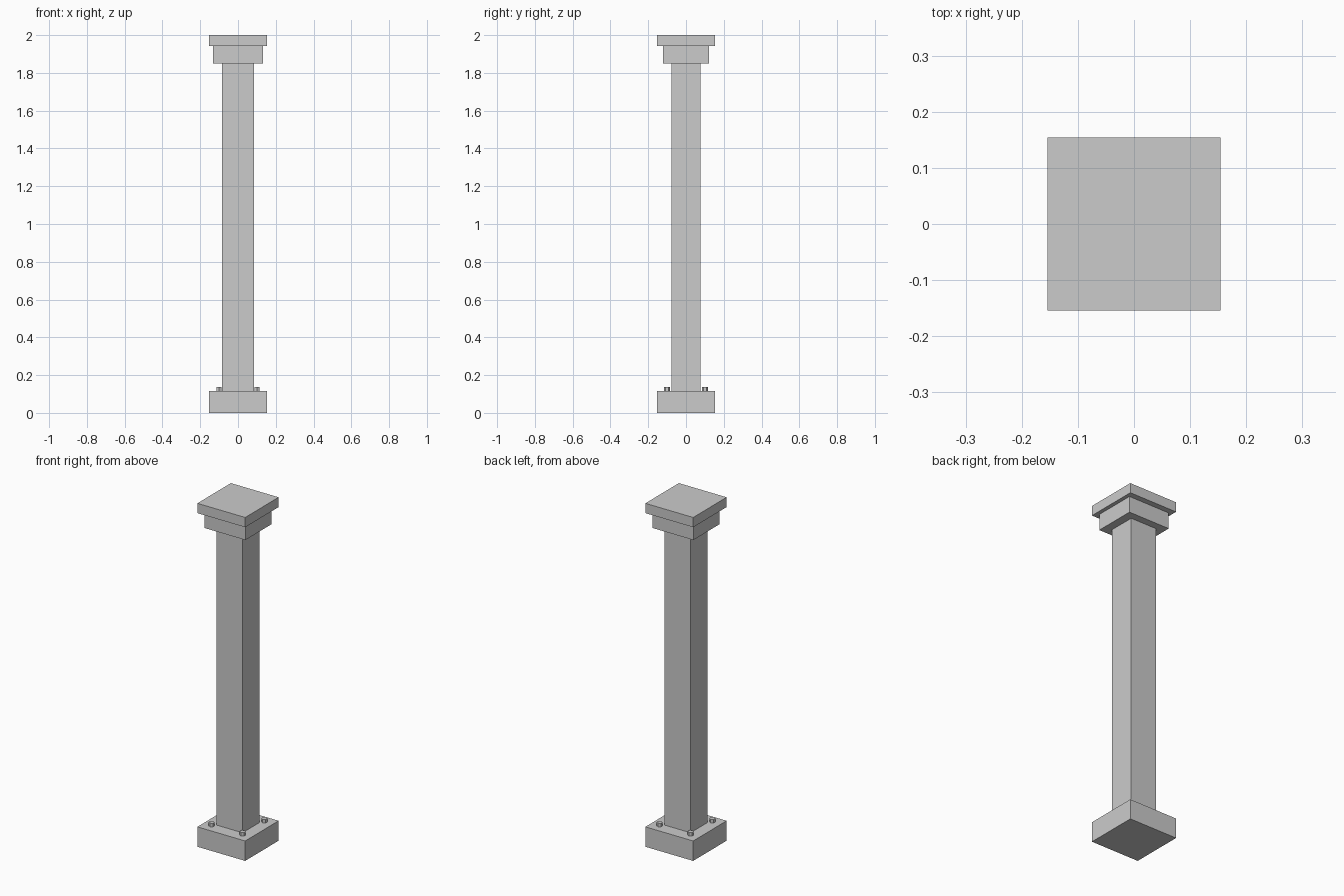
import bpy
import bmesh
from mathutils import Matrix

if "Cube" in bpy.data.objects:
    bpy.data.objects.remove(bpy.data.objects["Cube"])


def finish(name, bm):
    mesh = bpy.data.meshes.new(name)
    bm.to_mesh(mesh)
    bm.free()
    obj = bpy.data.objects.new(name, mesh)
    bpy.context.collection.objects.link(obj)
    return obj


def block(name, width, depth, z0, z1):
    bm = bmesh.new()
    bmesh.ops.create_cube(bm, size=1, matrix=Matrix.Translation((0, 0, (z0 + z1) / 2))
                          @ Matrix.Diagonal((width, depth, z1 - z0, 1)))
    return finish(name, bm)


def hex_bolt(name, x, y, radius, z0, z1):
    bm = bmesh.new()
    bmesh.ops.create_cone(bm, cap_ends=True, segments=6, radius1=radius, radius2=radius,
                          depth=z1 - z0, matrix=Matrix.Translation((x, y, (z0 + z1) / 2)))
    return finish(name, bm)


# Base, shaft and stepped cap
block("base_block", 0.308, 0.308, 0.0, 0.116)
block("column_shaft", 0.168, 0.156, 0.116, 1.85)
block("cap_lower", 0.264, 0.242, 1.85, 1.943)
block("cap_top", 0.308, 0.308, 1.943, 2.0)

# Anchor bolts at the four corners of the base
for sx, side in ((-1, "left"), (1, "right")):
    for sy, end in ((-1, "front"), (1, "back")):
        hex_bolt(f"bolt_{end}_{side}", sx * 0.1, sy * 0.1, 0.016, 0.116, 0.137)
